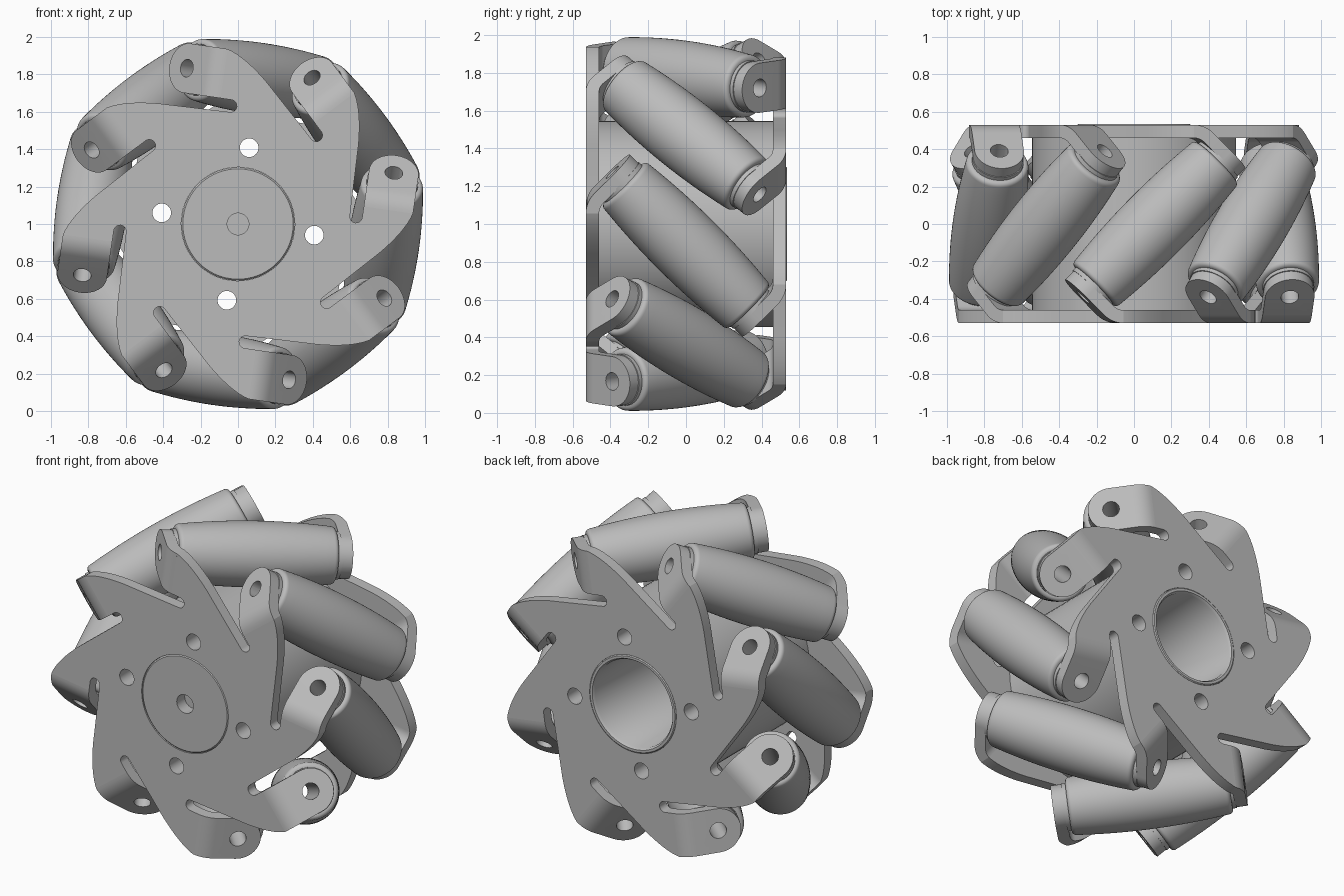
import bpy, bmesh
from math import radians, sin, cos, pi, sqrt
from mathutils import Matrix, Vector

if "Cube" in bpy.data.objects:
    bpy.data.objects.remove(bpy.data.objects["Cube"])

COUNT = 8                 # rollers around the wheel
STEP = 2 * pi / COUNT
FACE = 0.53               # outer face of each side plate
THICK = 0.07              # sheet thickness
AXLE = 0.785              # distance of roller axles from the wheel axis
TAB_R = 0.133             # half width of a tab
PIN_R = 0.048
BEND_T, BEND_R = 0.19, 0.15
HALF = radians(45)

# Wheel frame: local z points out of the front, local x at the first roller
WHEEL = (Matrix.Translation((0, 0, 1)) @ Matrix.Rotation(radians(90), 4, 'X')
         @ Matrix.Rotation(radians(-8.3), 4, 'Z'))
FLIP = Matrix.Rotation(pi, 4, 'X')

grey = bpy.data.materials.new("light_grey")
grey.use_nodes = True
colour = (0.5, 0.5, 0.5, 1)
grey.diffuse_color = colour
grey.node_tree.nodes["Principled BSDF"].inputs["Base Color"].default_value = colour


def add(name, mesh, matrix):
    ob = bpy.data.objects.new(name, mesh)
    bpy.context.scene.collection.objects.link(ob)
    ob.matrix_world = matrix
    if not mesh.materials:
        mesh.materials.append(grey)
    return ob


def finish(bm, name):
    bmesh.ops.remove_doubles(bm, verts=bm.verts, dist=0.0001)
    bmesh.ops.recalc_face_normals(bm, faces=bm.faces)
    mesh = bpy.data.meshes.new(name)
    bm.to_mesh(mesh)
    bm.free()
    return mesh


def baked(ob, name):
    """Mesh of an object with its modifiers or curve fill applied."""
    bpy.context.view_layer.update()
    dg = bpy.context.evaluated_depsgraph_get()
    mesh = bpy.data.meshes.new_from_object(ob.evaluated_get(dg))
    bpy.data.objects.remove(ob)
    bm = bmesh.new()
    bm.from_mesh(mesh)
    return finish(bm, name)


def circle(r, cx=0, cy=0, n=48):
    return [(cx + r * cos(2 * pi * i / n), cy + r * sin(2 * pi * i / n)) for i in range(n)]


def sheet(name, loops, z0, z1):
    """Flat sheet: first loop is the outline, the rest are holes."""
    cu = bpy.data.curves.new(name, 'CURVE')
    cu.dimensions, cu.fill_mode = '2D', 'BOTH'
    cu.extrude = (z1 - z0) / 2
    for loop in loops:
        sp = cu.splines.new('POLY')
        sp.points.add(len(loop) - 1)
        for p, (x, y) in zip(sp.points, loop):
            p.co = (x, y, 0, 1)
        sp.use_cyclic_u = True
    ob = bpy.data.objects.new(name, cu)
    bpy.context.scene.collection.objects.link(ob)
    mesh = baked(ob, name)
    mesh.transform(Matrix.Translation((0, 0, (z0 + z1) / 2)))
    return mesh


def lathe(name, profile, closed, steps=64):
    """Revolve (radius, z) points around z."""
    bm = bmesh.new()
    vs = [bm.verts.new((r, 0, z)) for r, z in profile]
    pairs = list(zip(vs, vs[1:])) + ([(vs[-1], vs[0])] if closed else [])
    es = [bm.edges.new(p) for p in pairs]
    bmesh.ops.spin(bm, geom=vs + es, cent=(0, 0, 0), axis=(0, 0, 1),
                   angle=2 * pi, steps=steps)
    return finish(bm, name)


def bezier(a, b, c, n=10):
    a, b, c = Vector(a), Vector(b), Vector(c)
    return [tuple(a * (1 - t) ** 2 + b * 2 * t * (1 - t) + c * t * t)
            for t in (i / n for i in range(n + 1))]


# Side plate outline: one saw-tooth arm and one slot per roller
inner, outer = AXLE - TAB_R, AXLE + TAB_R
slot_r = 0.033
arm = bezier((0.77, -0.045), (0.89, 0.09), (outer, BEND_T))
arm += [(inner, BEND_T)]
arm += [(inner - slot_r + slot_r * cos(a), 0.13 - slot_r * sin(a))
        for a in (pi * i / 10 for i in range(11))]
outline = []
for k in range(COUNT):
    c, s = cos(k * STEP), sin(k * STEP)
    outline += [(x * c - y * s, x * s + y * c) for x, y in arm]
bolts = [circle(0.05, 0.412 * cos(a), 0.412 * sin(a), 24)
         for a in (i * pi / 2 for i in range(4))]
bore = circle(0.304)
plate = sheet("side_plate", [outline, bore] + bolts, FACE - THICK, FACE)
hub = sheet("hub", [circle(0.545, n=96), bore] + bolts, THICK - FACE, FACE - THICK)

# Bent tab: stations of (outer t, outer z, bend angle, half width)
stations = []
for i in range(9):
    a = HALF * i / 8
    stations.append((BEND_T + BEND_R * sin(a), FACE - BEND_R * (1 - cos(a)), a, TAB_R))
end_t, end_z = stations[-1][:2]
to_pin = ((end_t + end_z) / 2 - end_t) * sqrt(2)
for i in range(13):
    a = radians(88) * i / 12
    u = (to_pin + TAB_R * sin(a)) * sin(HALF)
    stations.append((end_t + u, end_z - u, HALF, TAB_R * cos(a)))
bm = bmesh.new()
rings = []
for t, z, a, w in stations:
    ti, zi = t - THICK * sin(a), z - THICK * cos(a)
    rings.append([bm.verts.new(p) for p in (
        (AXLE - w, t, z), (AXLE + w, t, z), (AXLE + w, ti, zi), (AXLE - w, ti, zi))])
for r0, r1 in zip(rings, rings[1:]):
    for j in range(4):
        bm.faces.new((r0[j], r0[(j + 1) % 4], r1[(j + 1) % 4], r1[j]))
bm.faces.new(rings[0])
bm.faces.new(rings[-1])
tab = add("tab", finish(bm, "tab"), Matrix())

# Pin hole through the tab
tilt = Matrix.Translation((AXLE, 0, 0)) @ Matrix.Rotation(-HALF, 4, 'X')
cutter = add("pin_cutter", lathe("pin_cutter", [(0, 0.4), (PIN_R, 0.4), (PIN_R, 0.7), (0, 0.7)],
                                 False, 24), tilt)
cutter.hide_render = True
mod = tab.modifiers.new("pin_hole", 'BOOLEAN')
mod.operation, mod.solver, mod.object = 'DIFFERENCE', 'EXACT', cutter
tab_mesh = baked(tab, "tab")
bpy.data.objects.remove(cutter)

# Barrel roller with rounded rims, end bosses and a pin bore
END, R_MID, R_END, FILLET = 0.467, 0.192, 0.168, 0.025
half = [(R_MID - (R_MID - R_END) * (i / 8) ** 2, (END - FILLET) * i / 8) for i in range(9)]
half += [(R_END - FILLET * (1 - cos(a)), END - FILLET + FILLET * sin(a))
         for a in (pi / 2 * i / 5 for i in range(1, 6))]
half += [(0.138, END), (0.138, 0.49), (PIN_R, 0.49)]
roller = lathe("roller", [(r, -z) for r, z in half[:0:-1]] + half, True)

# Centre sleeve: capped at the front with a blind hole, open at the back
sleeve = lathe("centre_sleeve", [
    (0, 0.45), (0.058, 0.45), (0.058, FACE), (0.295, FACE), (0.303, 0.522),
    (0.303, -FACE), (0.297, -0.535), (0.282, -0.535), (0.272, -0.52),
    (0.272, 0.4), (0, 0.4)], False)

# Assemble
parts = [add("hub", hub, WHEEL), add("centre_sleeve", sleeve, WHEEL)]
for side, turn in (("front", Matrix()), ("back", FLIP)):
    parts.append(add(side + "_plate", plate, WHEEL @ turn))
for k in range(COUNT):
    spot = WHEEL @ Matrix.Rotation(k * STEP, 4, 'Z')
    parts.append(add(f"roller_{k + 1}", roller, spot @ tilt))
    parts.append(add(f"front_tab_{k + 1}", tab_mesh, spot))
    parts.append(add(f"back_tab_{k + 1}", tab_mesh, spot @ FLIP))

# Smooth curved faces, keep edges sharp
bpy.ops.object.select_all(action='DESELECT')
for ob in parts:
    ob.select_set(True)
bpy.context.view_layer.objects.active = parts[0]
bpy.ops.object.shade_smooth_by_angle(angle=radians(35))
